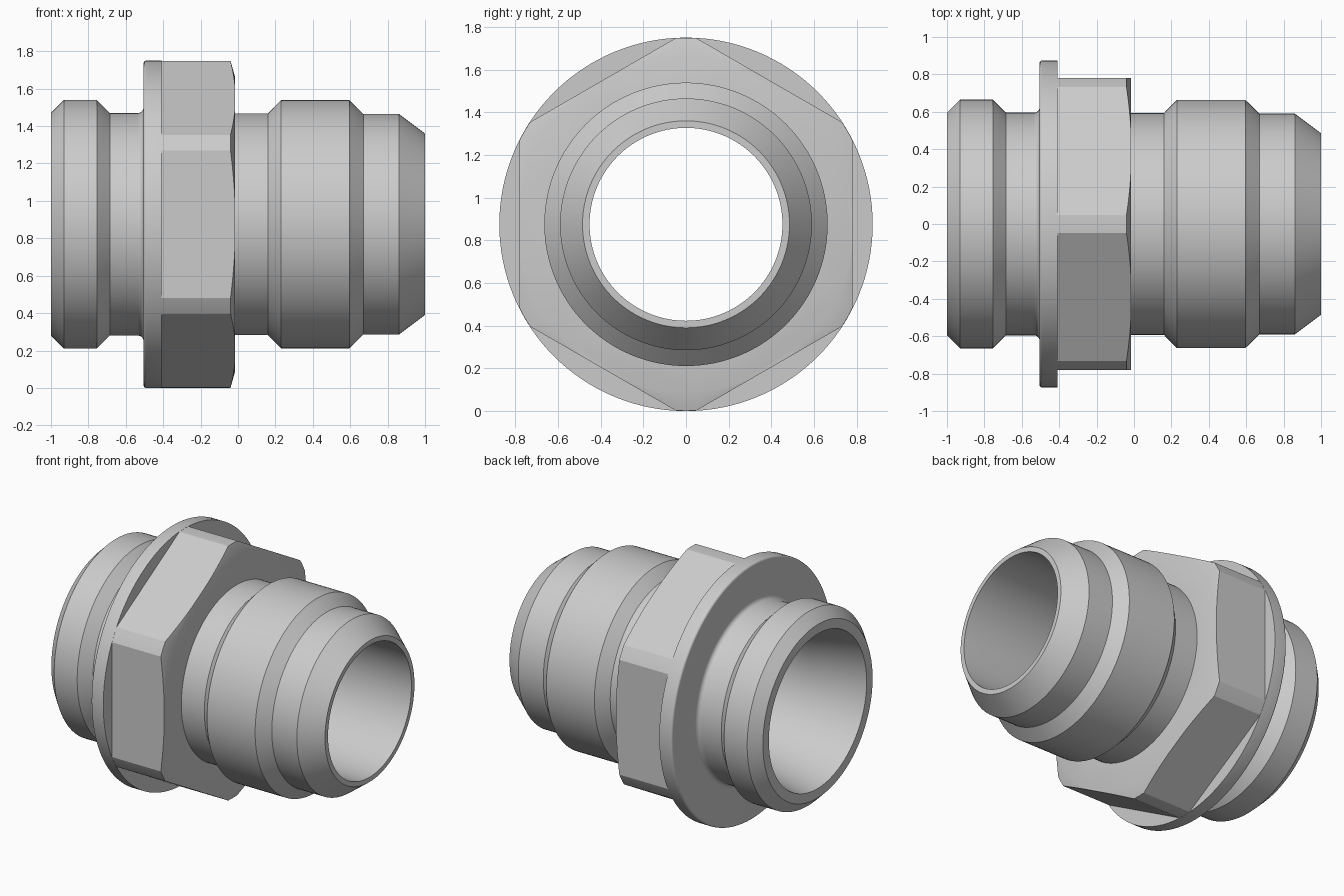
import bpy, bmesh, math

if "Cube" in bpy.data.objects:
    bpy.data.objects.remove(bpy.data.objects["Cube"])

AXIS_Z = 0.875
SEG = 128


def finish(name, bm):
    bmesh.ops.recalc_face_normals(bm, faces=bm.faces)
    me = bpy.data.meshes.new(name)
    bm.to_mesh(me)
    bm.free()
    ob = bpy.data.objects.new(name, me)
    ob.location.z = AXIS_Z
    bpy.context.collection.objects.link(ob)
    return ob


def revolve(name, profile):
    """Closed (x, radius) profile spun around the x axis."""
    bm = bmesh.new()
    rings = []
    for i in range(SEG):
        a = 2 * math.pi * i / SEG
        rings.append([bm.verts.new((x, r * math.sin(a), r * math.cos(a))) for x, r in profile])
    n = len(profile)
    for i in range(SEG):
        p, q = rings[i], rings[(i + 1) % SEG]
        for j in range(n):
            k = (j + 1) % n
            bm.faces.new((p[j], p[k], q[k], q[j]))
    return finish(name, bm)


def arc(cx, cr, rad, a0, a1, steps=5):
    return [(cx + rad * math.cos(math.radians(a0 + (a1 - a0) * i / steps)),
             cr + rad * math.sin(math.radians(a0 + (a1 - a0) * i / steps))) for i in range(steps + 1)]


# Hollow fitting body: threaded stub, flange, long threaded end with cone nose
body = [(-1, 0.53), (-1, 0.595), (-0.93, 0.665), (-0.755, 0.665), (-0.685, 0.595)]
body += arc(-0.535, 0.625, 0.03, 270, 360)
body += arc(-0.49, 0.86, 0.015, 180, 90)
body += [(-0.41, 0.875), (-0.41, 0.593), (0.16, 0.593), (0.23, 0.664), (0.595, 0.664),
         (0.67, 0.59), (0.86, 0.59), (1, 0.485), (1, 0.452), (-0.62, 0.452)]
fitting = revolve("fitting_body", body)

# Hexagonal nut section, flats facing +y and -y
bm = bmesh.new()
R = 0.78 / math.cos(math.pi / 6)
ends = []
for x in (-0.415, -0.015):
    ring = []
    for i in range(6):
        a = math.pi / 3 * i
        ring.append(bm.verts.new((x, R * math.sin(a), R * math.cos(a))))
    ends.append(ring)
    bm.faces.new(ring)
for i in range(6):
    k = (i + 1) % 6
    bm.faces.new((ends[0][i], ends[0][k], ends[1][k], ends[1][i]))
nut = finish("hex_nut", bm)

# Turned blank that rounds the hex corners, chamfers the front and opens the middle
blank = revolve("hex_blank_cutter", [(-0.6, 0.55), (-0.6, 0.874), (-0.04, 0.874),
                                     (-0.013, 0.778), (0.1, 0.4), (0.1, 0.55)][:3]
                + [(-0.015, 0.785), (0.05, 0.785), (0.05, 0.55)])
blank.hide_render = True
mod = nut.modifiers.new("round_corners", 'BOOLEAN')
mod.operation = 'INTERSECT'
mod.solver = 'EXACT'
mod.object = blank
bpy.context.view_layer.objects.active = nut
nut.select_set(True)
bpy.ops.object.modifier_apply(modifier=mod.name)
bpy.data.objects.remove(blank)

# Smooth turned surfaces, crisp edges
bpy.ops.object.select_all(action='DESELECT')
for ob in (fitting, nut):
    ob.select_set(True)
    bpy.context.view_layer.objects.active = ob
bpy.ops.object.shade_smooth_by_angle(angle=math.radians(20))
